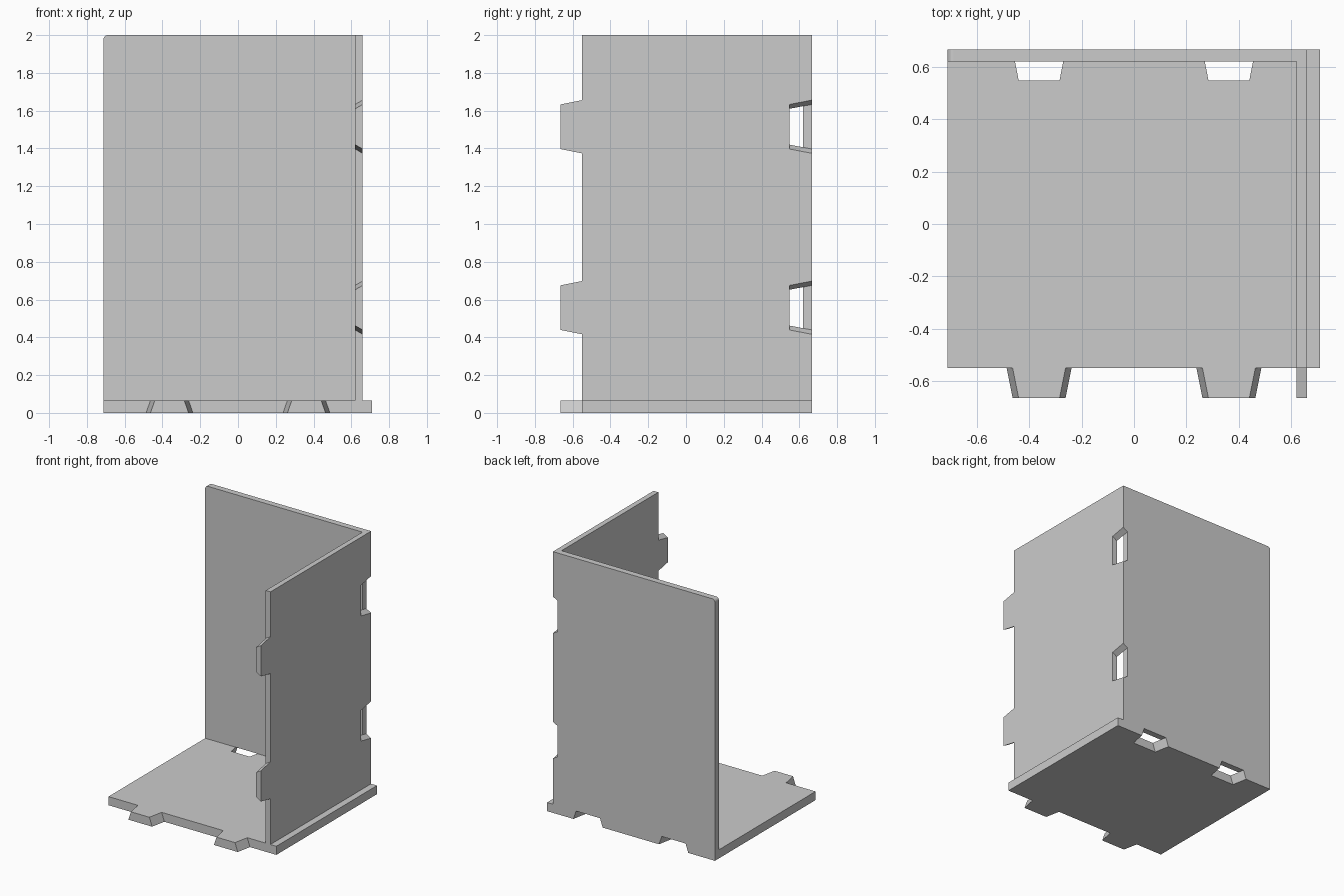
import bpy, bmesh, math

if "Cube" in bpy.data.objects:
    bpy.data.objects.remove(bpy.data.objects["Cube"])

FRONT, TIP = -0.55, -0.665      # panel front edge and tab tips
NOTCH, BACK = 0.548, 0.667      # notch floor and panel back edge
TAPER = 0.023                   # dovetail taper of tabs and notches

grey = bpy.data.materials.new("light grey")
grey.diffuse_color = (0.6, 0.6, 0.6, 1)
grey.use_nodes = True
grey.node_tree.nodes["Principled BSDF"].inputs["Base Color"].default_value = grey.diffuse_color


def solid(name, lower, upper):
    """Join two matching outlines into a closed solid."""
    bm = bmesh.new()
    a = [bm.verts.new(p) for p in lower]
    b = [bm.verts.new(p) for p in upper]
    n = len(a)
    bm.faces.new(a)
    bm.faces.new(b)
    for i in range(n):
        j = (i + 1) % n
        bm.faces.new((a[i], a[j], b[j], b[i]))
    bmesh.ops.recalc_face_normals(bm, faces=bm.faces)
    mesh = bpy.data.meshes.new(name)
    bm.to_mesh(mesh)
    bm.free()
    mesh.materials.append(grey)
    obj = bpy.data.objects.new(name, mesh)
    bpy.context.collection.objects.link(obj)
    return obj


def outline(u0, u1, centres, half, inset):
    """Panel outline with tabs at the front and matching notches at the back."""
    wide, narrow = half - inset, half - TAPER - inset
    pts = [(u0, FRONT)]
    for c in centres:
        pts += [(c - wide, FRONT), (c - narrow, TIP),
                (c + narrow, TIP), (c + wide, FRONT)]
    pts += [(u1, FRONT), (u1, BACK)]
    for c in reversed(centres):
        pts += [(c + wide, BACK), (c + narrow, NOTCH),
                (c - narrow, NOTCH), (c - wide, BACK)]
    return pts + [(u0, BACK)]


# Floor panel, wider on its outer (lower) side at every tab
floor = (-0.712, 0.71, (-0.3625, 0.3625), 0.124)
solid("floor_panel",
      [(u, v, 0) for u, v in outline(*floor, 0)],
      [(u, v, 0.066) for u, v in outline(*floor, TAPER)])

# Right wall, standing on the floor
wall = (0.066, 2.0, (0.557, 1.515), 0.141)
solid("right_wall",
      [(0.66, v, u) for u, v in outline(*wall, 0)],
      [(0.62, v, u) for u, v in outline(*wall, TAPER)])

# Back wall, with a small rounded free top corner
r = 0.022
back = [(-0.712, 0.066), (0.62, 0.066), (0.62, 2.0)]
for i in range(5):
    t = math.pi / 2 * (1 + i / 4)
    back.append((-0.712 + r + r * math.cos(t), 2.0 - r + r * math.sin(t)))
solid("back_wall",
      [(x, 0.62, z) for x, z in back],
      [(x, BACK, z) for x, z in back])
